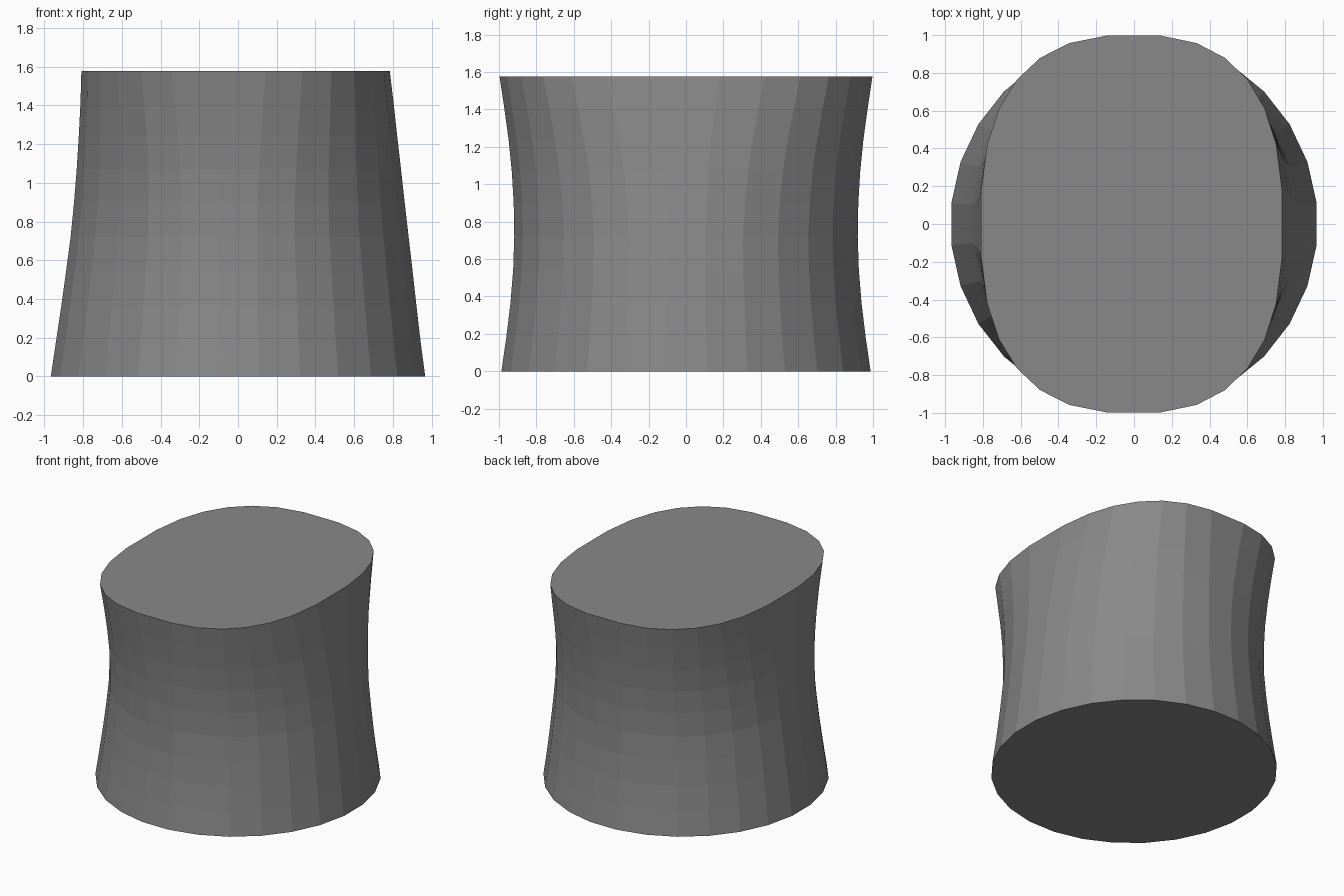
import bpy, bmesh
from math import sin, cos, pi

if "Cube" in bpy.data.objects:
    bpy.data.objects.remove(bpy.data.objects["Cube"])

SIDES = 28
# Ring sections: z, right half-width, left half-width, half-depth, squareness
SECTIONS = [
    (0.00, 0.973, 0.973, 0.993, 2.0),
    (0.18, 0.949, 0.946, 0.967, 2.0),
    (0.36, 0.928, 0.919, 0.945, 2.0),
    (0.54, 0.908, 0.894, 0.930, 2.0),
    (0.72, 0.887, 0.870, 0.924, 2.0),
    (0.90, 0.866, 0.852, 0.927, 2.05),
    (1.07, 0.847, 0.838, 0.937, 2.13),
    (1.24, 0.827, 0.827, 0.954, 2.25),
    (1.41, 0.808, 0.818, 0.977, 2.4),
    (1.577, 0.788, 0.813, 1.002, 2.56),
]


def spow(v, p):
    return abs(v) ** p * (1 if v >= 0 else -1)


def ring(bm, z, right, left, depth, n):
    verts = []
    for i in range(SIDES):
        t = 2 * pi * (i + 0.5) / SIDES
        cx, cy = spow(cos(t), 2 / n), spow(sin(t), 2 / n)
        verts.append(bm.verts.new((cx * (right if cx > 0 else left), cy * depth, z)))
    return verts


# Waisted body: round base lofted to a pinched oval top
bm = bmesh.new()
rings = [ring(bm, *s) for s in SECTIONS]
for a, b in zip(rings, rings[1:]):
    for i in range(SIDES):
        j = (i + 1) % SIDES
        bm.faces.new((a[i], a[j], b[j], b[i]))

# Flat top and underside
bm.faces.new(rings[-1])
bm.faces.new(rings[0][::-1])

mesh = bpy.data.meshes.new("waisted_body")
bm.to_mesh(mesh)
bm.free()
body = bpy.data.objects.new("waisted_body", mesh)
bpy.context.collection.objects.link(body)

# Dark grey surface
grey = bpy.data.materials.new("dark_grey")
grey.diffuse_color = (0.25, 0.25, 0.25, 1)
grey.use_nodes = True
grey.node_tree.nodes["Principled BSDF"].inputs["Base Color"].default_value = grey.diffuse_color
mesh.materials.append(grey)
